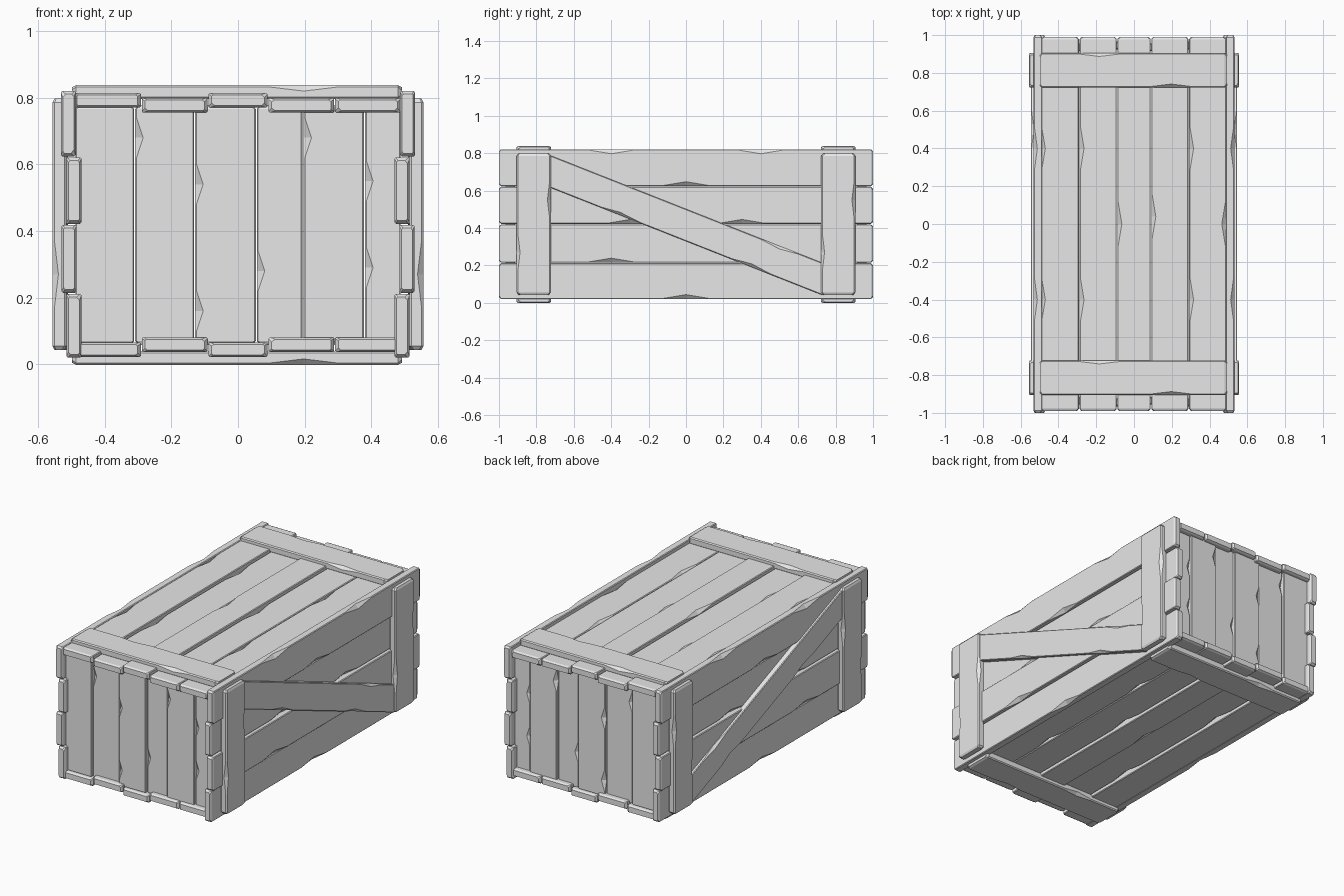
import bpy, bmesh, random
from mathutils import Vector, Matrix

random.seed(4)
cube = bpy.data.objects.get("Cube")
if cube:
    bpy.data.objects.remove(cube, do_unlink=True)

grey = bpy.data.materials.new("weathered grey")
grey.use_nodes = True
grey.diffuse_color = (0.8, 0.8, 0.8, 1)
grey.node_tree.nodes["Principled BSDF"].inputs["Base Color"].default_value = (0.8, 0.8, 0.8, 1)

X, Y, Z = Vector((1, 0, 0)), Vector((0, 1, 0)), Vector((0, 0, 1))
CORNERS = [(-1, -1), (1, -1), (1, 1), (-1, 1)]
MID = 0.418      # mid height of the crate


def plank(name, centre, size, axes, chips=(), reach=0.1, edge=0.004, end=0.012, shear=None):
    """Board with bevelled edges; axes = width, outward, length.
    Each chip (corner, position, depth) widens the bevel into a diamond nick."""
    w, t, l = (s / 2 for s in size)

    def profile(pos, bevels):
        pts = []
        for (su, sv), b in zip(CORNERS, bevels):
            c = min(b, t * 0.9)
            upright, flat = (su * w, sv * (t - c)), (su * (w - b), sv * t)
            pts += [upright, flat] if su * sv > 0 else [flat, upright]
        return [Vector((u, v, pos)) for u, v in pts]

    def bevels(pos):
        return [edge + sum(d * max(0, 1 - abs(pos - p) / reach)
                           for k, p, d in chips if k == corner) for corner in range(4)]

    lim = l - end
    stops = {-lim, lim}
    for _, p, _ in chips:
        stops |= {round(q, 4) for q in (p - reach, p, p + reach) if abs(q) < lim - 0.005}
    rings = [profile(s, bevels(s)) for s in sorted(stops)]
    # worn, chamfered ends
    for sign, at in ((-1, 0), (1, len(rings) + 1)):
        cap = profile(sign * l, [edge + random.uniform(0, 0.008) for _ in range(4)])
        for p in cap:
            p.x *= 1 - end / w * 0.8
            p.y *= 1 - min(0.5, end / t * 0.5)
        rings.insert(at, cap)

    bm = bmesh.new()
    loops = [[bm.verts.new(p) for p in r] for r in rings]
    for a, b in zip(loops, loops[1:]):
        for i in range(8):
            j = (i + 1) % 8
            bm.faces.new((a[i], a[j], b[j], b[i]))
    bm.faces.new(loops[0])
    bm.faces.new(loops[-1])
    bm.transform(Matrix(axes).transposed().to_4x4())
    if shear:
        for v in bm.verts:
            v.co.z += shear * v.co.y
    bm.transform(Matrix.Translation(centre))
    bmesh.ops.recalc_face_normals(bm, faces=bm.faces)
    mesh = bpy.data.meshes.new(name)
    bm.to_mesh(mesh)
    bm.free()
    mesh.materials.append(grey)
    obj = bpy.data.objects.new(name, mesh)
    bpy.context.collection.objects.link(obj)
    return obj


def row(name, seams, nicks, place, thick, length, axes, reach, mid=0):
    """Row of planks between seams; nicks[i] lists chip positions on seam i."""
    count = len(seams) - 1
    for i in range(count):
        lo, hi = seams[i], seams[i + 1]
        chips = [(3, p - mid, 0.02) for p in nicks[i]]
        if i == count - 1:
            chips += [(2, p - mid, 0.02) for p in nicks[-1]]
        plank(f"{name}_{i + 1}", place(i, (lo + hi) / 2), (hi - lo - 0.003, thick, length),
              axes, chips, reach)


# Lid and floor planks, alternately raised
lid_top = [0.815, 0.80, 0.815, 0.80, 0.80]
lid_seams = [-0.495, -0.29, -0.09, 0.09, 0.29, 0.49]
lid_nicks = [(-0.4, 0.4), (-0.4, 0.4), (0,), (0.04,), (-0.4, 0.4), (0,)]
for name, s in (("lid_plank", 1), ("floor_plank", -1)):
    row(name, lid_seams, lid_nicks,
        lambda i, x: Vector((x, 0, MID + s * (lid_top[i] - 0.0225 - MID))),
        0.045, 1.98, (X, Z * s, Y), 0.12)

# Side planks, alternately set in and out
side_seams = [0.018, 0.213, 0.42, 0.622, 0.822]
side_nicks = [(0,), (-0.4,), (-0.3, 0.3), (0,), (-0.4, 0.4)]
side_out = [0.515, 0.53, 0.515, 0.532]
for name, s in (("left_plank", 1), ("right_plank", -1)):
    row(name, side_seams, side_nicks,
        lambda i, z: Vector((s * (side_out[i] - 0.0225), 0, z)),
        0.045, 2.0, (Z, X * s, Y), 0.12)

# Recessed end planks
end_seams = [-0.49, -0.31, -0.13, 0.055, 0.195, 0.38, 0.49]
end_nicks = [(), (0.68,), (0.16, 0.54), (0.28,), (0.68,), (0.29, 0.55), ()]
for name, s in (("back_plank", 1), ("front_plank", -1)):
    row(name, end_seams, end_nicks,
        lambda i, x: Vector((x, s * (0.945 - 0.01 * (i % 2)), MID)),
        0.04, 0.72, (X, Y * s, Z), 0.06, MID)

# Straps across lid and floor, posts on the sides
for end_name, e in (("front", -1), ("back", 1)):
    y = e * 0.814
    for name, s in (("top", 1), ("bottom", -1)):
        plank(f"{end_name}_{name}_strap", Vector((-0.003, y, MID + s * 0.399)),
              (0.182, 0.042, 0.99), (Y, Z * s, X),
              [(2, -0.18, 0.012), (3, 0.2, 0.012)], edge=0.006)
    for name, s in (("left", 1), ("right", -1)):
        plank(f"{end_name}_{name}_post", Vector((s * 0.536, y, 0.42)),
              (0.182, 0.042, 0.755), (Y, X * s, Z),
              [(2, 0.13, 0.012), (3, -0.15, 0.012)], edge=0.006)

# Diagonal side braces, high at the front and low at the back
for name, s in (("left_brace", 1), ("right_brace", -1)):
    plank(name, Vector((s * 0.528, 0, 0.415)), (0.172, 0.036, 1.46), (Z, X * s, Y),
          [(2, 0.5, 0.012), (3, -0.35, 0.012), (3, 0.35, 0.014)],
          end=0.004, shear=-0.395)
